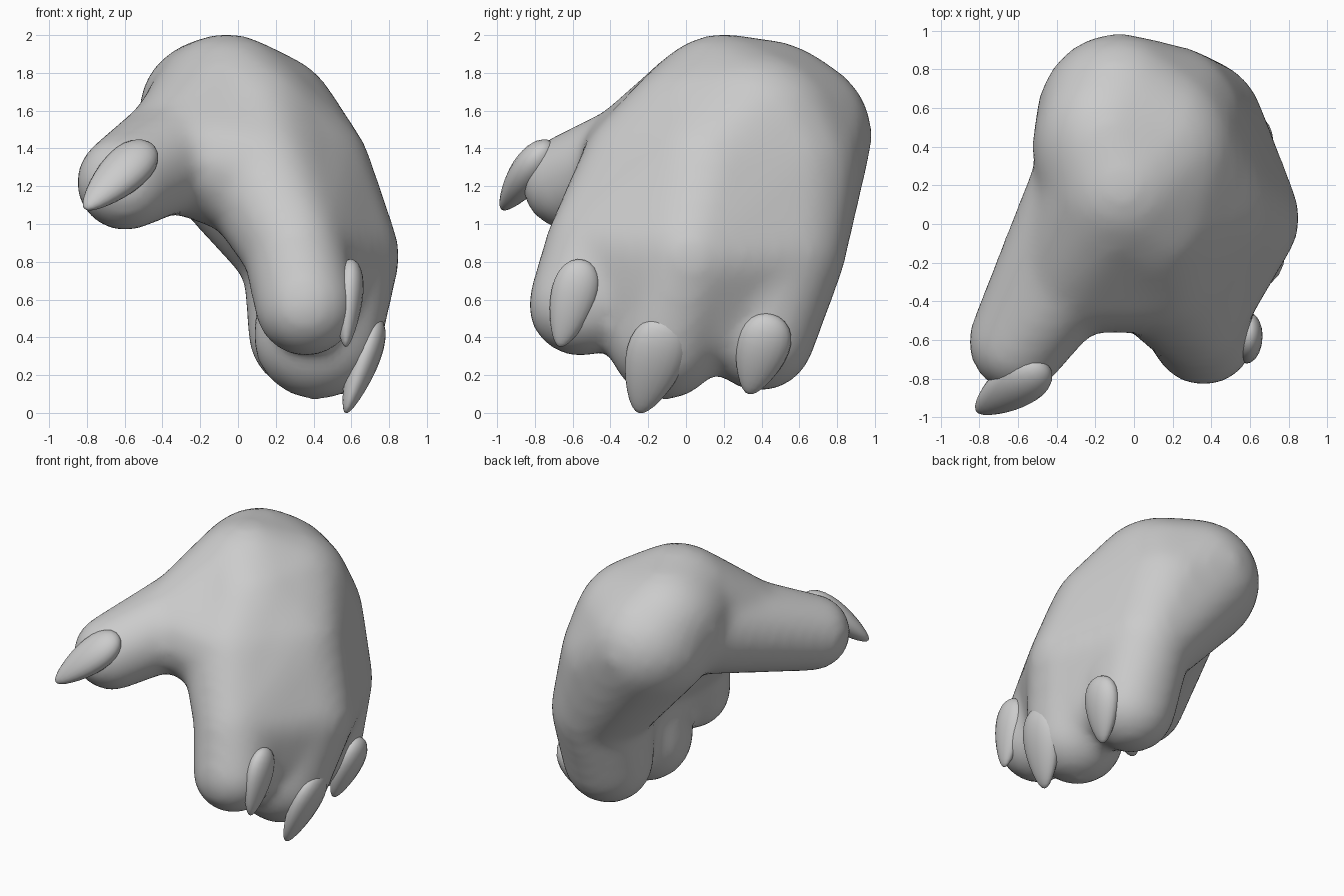
import bpy, bmesh
from mathutils import Matrix, Vector

if "Cube" in bpy.data.objects:
    bpy.data.objects.remove(bpy.data.objects["Cube"])


def add_hull(bm, blobs):
    """Add the convex hull around a group of ellipsoids (x, y, z, r, ry)."""
    part = bmesh.new()
    for x, y, z, r, ry in blobs:
        bmesh.ops.create_icosphere(part, subdivisions=3, radius=1,
            matrix=Matrix.Translation((x, y, z)) @ Matrix.Diagonal((r, ry, r, 1)))
    res = bmesh.ops.convex_hull(part, input=part.verts)
    inner = [g for g in res["geom_interior"] if isinstance(g, bmesh.types.BMVert)]
    bmesh.ops.delete(part, geom=inner, context='VERTS')
    tmp = bpy.data.meshes.new("tmp")
    part.to_mesh(tmp)
    part.free()
    bm.from_mesh(tmp)
    bpy.data.meshes.remove(tmp)


def make_object(name, bm):
    bmesh.ops.recalc_face_normals(bm, faces=bm.faces)
    for f in bm.faces:
        f.smooth = True
    mesh = bpy.data.meshes.new(name)
    bm.to_mesh(mesh)
    bm.free()
    obj = bpy.data.objects.new(name, mesh)
    bpy.context.collection.objects.link(obj)
    return obj


# Key blobs: domed palm, then knuckle, middle and tip of each finger, and webbing
heel = (-0.08, 0.53, 1.47, 0.43, 0.46)
crown = (-0.06, 0.20, 1.58, 0.43, 0.44)
front_dome = (0.06, 0.06, 1.49, 0.40, 0.41)
left_dome = (-0.14, 0.40, 1.59, 0.39, 0.46)
right_dome = (0.12, 0.36, 1.49, 0.43, 0.49)
thumb_root = (-0.18, 0.28, 1.49, 0.33, 0.30)
a1, a2, a3 = (0.12, -0.20, 1.27, 0.36, 0.37), (0.30, -0.45, 0.88, 0.28, 0.30), (0.36, -0.56, 0.57, 0.275, 0.28)
b1, b2, b3 = (0.29, 0.12, 1.23, 0.43, 0.42), (0.50, 0.03, 0.83, 0.36, 0.34), (0.42, -0.11, 0.41, 0.345, 0.31)
c1, c2, c3 = (0.17, 0.49, 1.28, 0.41, 0.44), (0.35, 0.48, 0.85, 0.33, 0.37), (0.36, 0.39, 0.42, 0.31, 0.30)
t1, t2 = (-0.34, -0.26, 1.36, 0.29, 0.30), (-0.60, -0.61, 1.22, 0.26, 0.265)
web_ab, web_bc = (0.38, -0.36, 0.60, 0.24, 0.20), (0.43, 0.14, 0.50, 0.27, 0.20)

# Palm and webbing first, then fingers and thumb, fused into one soft body
bm = bmesh.new()
for group in ([heel, crown, left_dome, right_dome, front_dome], [right_dome, front_dome, b1, c1],
              [heel, right_dome, c1], [heel, c1, c2], [crown, right_dome, front_dome, a1, b1],
              [a1, b1, a2, b2], [b1, c1, b2, c2], [a2, b2, web_ab], [b2, c2, web_bc],
              [a2, a3], [b2, b3], [c2, c3], [crown, t1, a1], [thumb_root, t1, t2]):
    add_hull(bm, group)
paw = make_object("paw", bm)
mod = paw.modifiers.new("fuse", 'REMESH')
mod.mode = 'VOXEL'
mod.voxel_size = 0.035
mod.use_smooth_shade = True
mod = paw.modifiers.new("soften", 'SMOOTH')
mod.factor = 0.5
mod.iterations = 18


# Claws: tapered flattened ovals (root end, tip, outward direction, thickness, width)
claws = {
    "front_claw": ((0.60, -0.54, 0.81), (0.57, -0.67, 0.35), (1, 0, 0), 0.085, 0.14),
    "middle_claw": ((0.74, -0.10, 0.50), (0.57, -0.25, 0.00), (1, 0, -0.3), 0.095, 0.18),
    "back_claw": ((0.67, 0.46, 0.52), (0.55, 0.33, 0.10), (1, 0, -0.3), 0.095, 0.16),
    "thumb_claw": ((-0.46, -0.73, 1.42), (-0.81, -0.97, 1.08), (-0.3, -0.8, 0.5), 0.11, 0.15),
}
for name, (root, tip, out, t, w) in claws.items():
    root, tip = Vector(root), Vector(tip)
    axis = root - tip
    z = axis.normalized()
    y = z.cross(Vector(out)).normalized()
    x = y.cross(z)
    bm = bmesh.new()
    bmesh.ops.create_uvsphere(bm, u_segments=20, v_segments=14, radius=1)
    for v in bm.verts:
        s = 0.84 + 0.28 * v.co.z
        v.co = (root + tip) / 2 + x * (v.co.x * t * s) + y * (v.co.y * w * s) + z * (v.co.z * axis.length / 2)
    make_object(name, bm)
